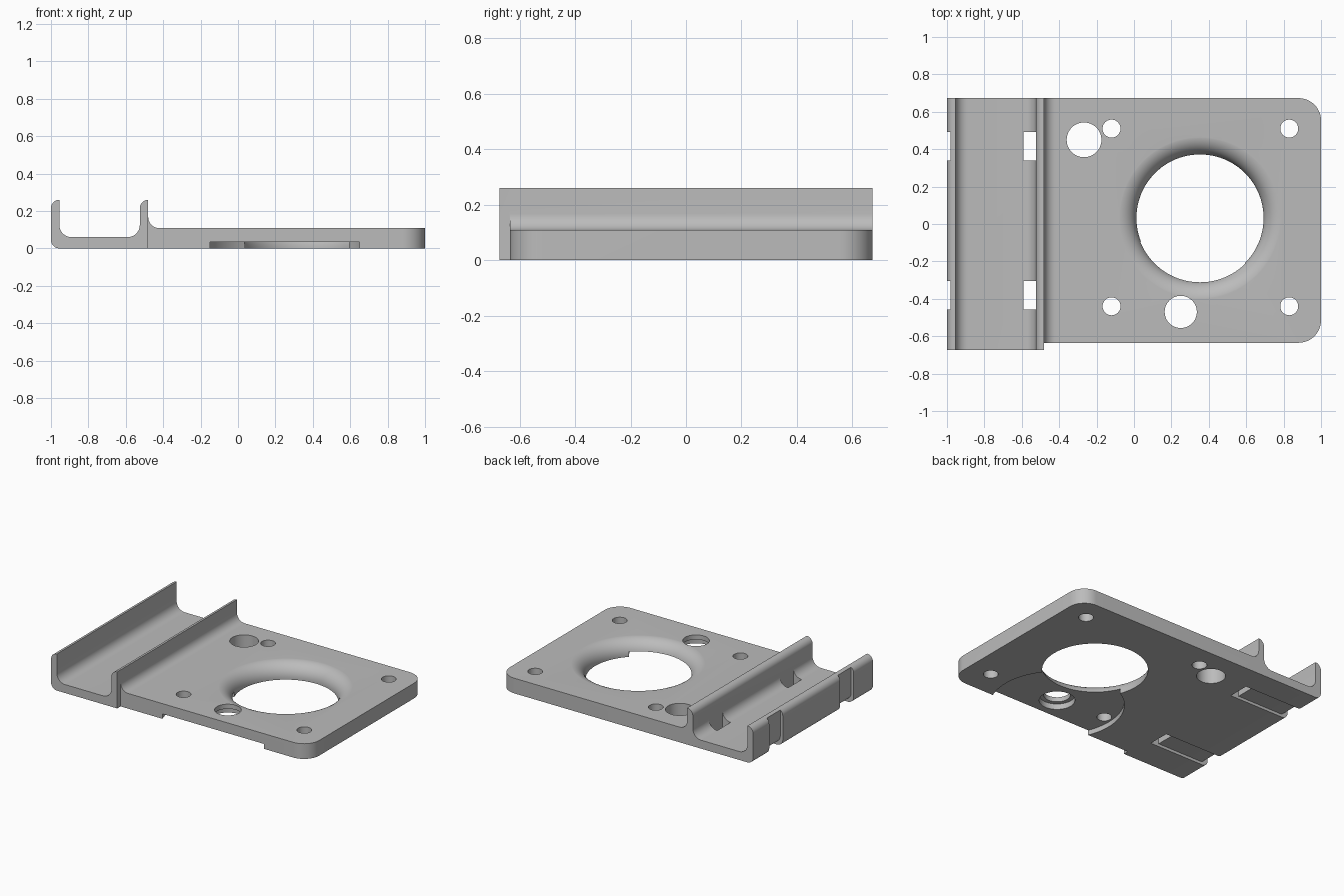
import bpy, bmesh, math

if "Cube" in bpy.data.objects:
    bpy.data.objects.remove(bpy.data.objects["Cube"])

grey = bpy.data.materials.new("plain grey")
grey.diffuse_color = (0.5, 0.5, 0.5, 1)
grey.use_nodes = True
grey.node_tree.nodes["Principled BSDF"].inputs["Base Color"].default_value = grey.diffuse_color


def arc(cx, cz, r, a0, a1, n=10):
    """Points of a circular arc, angles in degrees."""
    return [(cx + r * math.cos(math.radians(a0 + (a1 - a0) * i / n)),
             cz + r * math.sin(math.radians(a0 + (a1 - a0) * i / n))) for i in range(n + 1)]


def prism(name, pts, lo, hi, axis):
    """Extrude a closed outline along y (points are x, z) or z (points are x, y)."""
    bm = bmesh.new()
    place = (lambda p, t: (p[0], t, p[1])) if axis == "y" else (lambda p, t: (p[0], p[1], t))
    rings = [[bm.verts.new(place(p, t)) for p in pts] for t in (lo, hi)]
    bm.faces.new(rings[0])
    bm.faces.new(rings[1])
    n = len(pts)
    for i in range(n):
        j = (i + 1) % n
        bm.faces.new((rings[0][i], rings[0][j], rings[1][j], rings[1][i]))
    return finish(name, bm)


def lathe(name, cx, cy, profile, n=48):
    """Revolve (radius, z) points, listed bottom to top, around a vertical axis."""
    bm = bmesh.new()
    rings = [[bm.verts.new((cx + r * math.cos(math.tau * i / n), cy + r * math.sin(math.tau * i / n), z))
              for i in range(n)] for r, z in profile]
    for a, b in zip(rings, rings[1:]):
        for i in range(n):
            j = (i + 1) % n
            bm.faces.new((a[i], a[j], b[j], b[i]))
    bm.faces.new(rings[0])
    bm.faces.new(rings[-1])
    return finish(name, bm)


def finish(name, bm):
    bmesh.ops.recalc_face_normals(bm, faces=bm.faces[:])
    me = bpy.data.meshes.new(name)
    bm.to_mesh(me)
    bm.free()
    me.materials.append(grey)
    ob = bpy.data.objects.new(name, me)
    bpy.context.collection.objects.link(ob)
    return ob


cutters = []


def cut(target, cutter, op="DIFFERENCE"):
    m = target.modifiers.new(cutter.name, "BOOLEAN")
    m.operation, m.object, m.solver = op, cutter, "EXACT"
    cutter.hide_render = True
    cutters.append(cutter)


# Cross-section: channel with two rounded lips, then the thick plate
section = (arc(-0.955, 0.045, 0.045, 270, 180)
           + arc(-0.955, 0.215, 0.045, 180, 90)
           + arc(-0.89, 0.125, 0.065, 180, 270)
           + arc(-0.59, 0.125, 0.065, 270, 360)
           + arc(-0.48, 0.215, 0.045, 180, 90)
           + arc(-0.42, 0.168, 0.06, 180, 270)
           + [(1.0, 0.108), (1.0, 0.0)])
bracket = prism("mounting_bracket", section, -0.673, 0.673, "y")

# Plan outline: channel end sticks out at the front, right corners are rounded
plan = ([(-1.1, -0.8), (-0.48, -0.8), (-0.48, -0.635)]
        + arc(0.88, -0.515, 0.12, -90, 0, 12)
        + arc(0.88, 0.553, 0.12, 0, 90, 12)
        + [(0.88, 0.8), (-1.1, 0.8)])
cut(bracket, prism("plan_outline", plan, -0.1, 0.4, "z"), "INTERSECT")

# Shallow round recess under the plate
cut(bracket, lathe("underside_recess", 0.25, -0.47, [(0.432, -0.1), (0.432, 0.035)], 96))

# Large opening with a rounded upper rim
R = 0.34
rim = [(R, -0.1)] + [(R + 0.1 - 0.1 * math.cos(a), 0.0085 + 0.1 * math.sin(a))
                     for a in (math.pi / 2 * i / 12 for i in range(13))]
rim[-1] = (R + 0.1, 0.1086)
cut(bracket, lathe("large_opening", 0.353, 0.032, rim + [(R + 0.1, 0.2)], 96))

# Four screw holes and the cable hole
for i, (x, y, r) in enumerate([(-0.12, 0.51, 0.048), (0.83, 0.51, 0.048), (-0.12, -0.44, 0.048),
                               (0.83, -0.44, 0.048), (-0.267, 0.45, 0.093)]):
    cut(bracket, lathe(f"hole_{i}", x, y, [(r, -0.1), (r, 0.3)]))

# Counterbored hole, wider from below
cut(bracket, lathe("counterbored_hole", 0.25, -0.47,
                   [(0.115, -0.1), (0.115, 0.075), (0.086, 0.075), (0.086, 0.3)]))

# Strap slots: hole through the floor, groove underneath and up the outer wall
groove = ([(-1.1, -0.1), (-0.525, -0.1), (-0.525, 0.135), (-0.59, 0.135), (-0.59, 0.02)]
          + arc(-0.935, 0.065, 0.045, 270, 180)
          + [(-0.98, 0.4), (-1.1, 0.4)])
for side, y in (("back", 0.34), ("front", -0.457)):
    cut(bracket, prism(f"strap_slot_{side}", groove, y, y + 0.152, "y"))

# Apply the cuts, drop the cutters, smooth the curved faces
bpy.context.view_layer.objects.active = bracket
bracket.select_set(True)
for m in list(bracket.modifiers):
    bpy.ops.object.modifier_apply(modifier=m.name)
for c in cutters:
    bpy.data.objects.remove(c)
bpy.ops.object.shade_smooth_by_angle(angle=math.radians(30))
